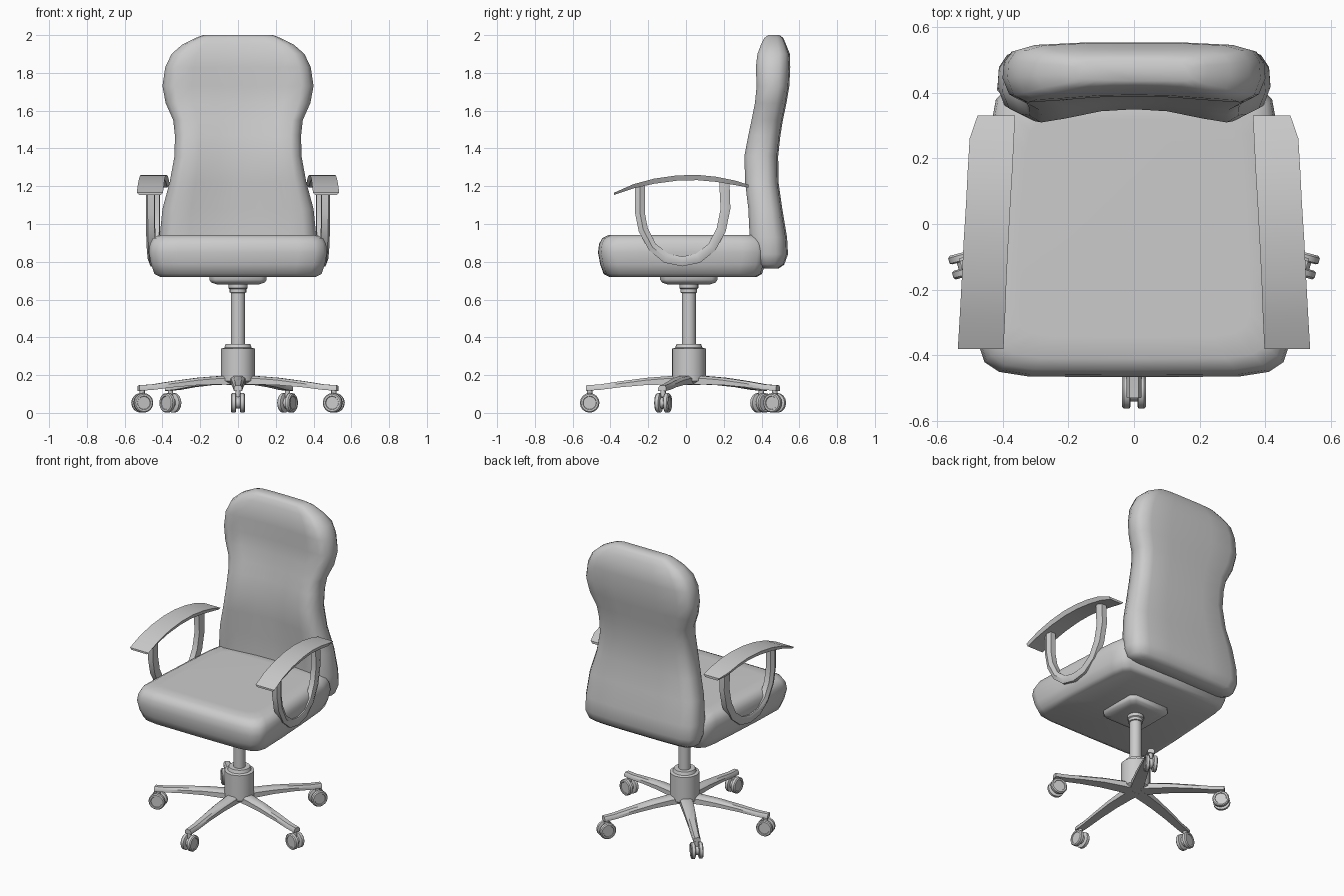
import bpy, bmesh
from math import radians, sin, cos, pi
from mathutils import Matrix, Vector

if "Cube" in bpy.data.objects:
    bpy.data.objects.remove(bpy.data.objects["Cube"])

CY = 0.015  # y of the central column


def finish(name, bm, angle=50, mirror=False):
    bmesh.ops.recalc_face_normals(bm, faces=bm.faces)
    me = bpy.data.meshes.new(name)
    bm.to_mesh(me)
    bm.free()
    for p in me.polygons:
        p.use_smooth = True
    me.set_sharp_from_angle(angle=radians(angle))
    ob = bpy.data.objects.new(name, me)
    bpy.context.collection.objects.link(ob)
    if mirror:
        ob.modifiers.new("Mirror", 'MIRROR')
    return ob


def loft(bm, rings, matrix=Matrix()):
    """Skin a list of equal-length point rings and cap both ends."""
    vs = [[bm.verts.new(matrix @ Vector(p)) for p in r] for r in rings]
    n = len(vs[0])
    for a, b in zip(vs, vs[1:]):
        for i in range(n):
            j = (i + 1) % n
            bm.faces.new((a[i], a[j], b[j], b[i]))
    bm.faces.new(vs[0])
    bm.faces.new(vs[-1])


def circle(r, z, n=20):
    return [(r * cos(2 * pi * i / n), r * sin(2 * pi * i / n), z) for i in range(n)]


def mirrored(half):
    """Close a right-hand half outline across x = 0."""
    return half + [(-x, y, z) for x, y, z in reversed(half) if x > 1e-6]


# backrest: (z, half width, front y, back y, hollow of the front)
levels = [(0.765, .36, .41, .49, .0), (0.785, .395, .365, .52, .01),
          (0.84, .415, .345, .54, .02), (0.93, .415, .337, .535, .03),
          (1.08, .40, .33, .51, .035), (1.22, .362, .313, .49, .04),
          (1.36, .336, .309, .488, .04), (1.47, .334, .33, .50, .035),
          (1.55, .343, .347, .513, .03), (1.64, .383, .365, .532, .025),
          (1.73, .40, .374, .547, .02), (1.83, .385, .37, .552, .018),
          (1.90, .352, .378, .55, .015), (1.95, .295, .397, .53, .01),
          (1.985, .225, .415, .515, .005), (2.0, .185, .435, .495, 0)]
rings = []
for z, w, f, b, h in levels:
    d = b - f
    rings.append(mirrored([(0, f + h, z), (.3 * w, f + .85 * h, z), (.62 * w, f + .3 * h, z),
                           (.84 * w, f, z), (.95 * w, f + .12 * d, z), (w, f + .4 * d, z),
                           (.99 * w, f + .68 * d, z), (.93 * w, f + .87 * d, z),
                           (.78 * w, f + .96 * d, z), (.4 * w, b, z), (0, b, z)]))
bm = bmesh.new()
loft(bm, rings)
finish("backrest", bm, 60)

# seat cushion: (z, inset from the widest outline)
outline = [(0, -.466), (.32, -.464), (.41, -.45), (.455, -.42), (.472, -.37), (.465, -.15),
           (.45, .1), (.435, .3), (.42, .38), (.38, .42), (0, .43)]
rings = []
for z, inset in [(.72, .06), (.735, .03), (.785, .012), (.85, 0), (.895, .006),
                 (.925, .022), (.942, .055), (.943, .12)]:
    rings.append(mirrored([(x * (1 - inset / .47), y * (1 - inset / .46), z) for x, y in outline]))
bm = bmesh.new()
loft(bm, rings)
finish("seat", bm, 60)

# armrest pads: (y, top z, thickness, inner x, outer x)
bm = bmesh.new()
rings = []
for y, z, t, xi, xo in [(-.38, 1.166, .012, .397, .536), (-.28, 1.21, .022, .392, .53),
                        (-.17, 1.24, .027, .388, .524), (-.05, 1.257, .028, .382, .518),
                        (.06, 1.26, .028, .376, .511), (.16, 1.25, .027, .37, .506),
                        (.26, 1.23, .024, .365, .50), (.33, 1.208, .015, .362, .476)]:
    rings.append([(xi, y, z), (xo, y, z), (xo - .012, y, z - t), (xi + .012, y, z - t)])
loft(bm, rings)
finish("armrest_pad", bm, 30, mirror=True)

# armrest loops: outer and inner (y, z) edge of the bent bar
bm = bmesh.new()
pairs = [(-.27, 1.2, -.218, 1.22), (-.27, 1.06, -.218, 1.06), (-.25, .96, -.203, .98),
         (-.195, .86, -.16, .895), (-.115, .795, -.092, .842), (-.02, .776, -.02, .828),
         (.075, .795, .052, .842), (.155, .86, .12, .895), (.21, .96, .163, .98),
         (.235, 1.08, .183, 1.08), (.23, 1.23, .175, 1.24)]
rings = []
for yo, zo, yi, zi in pairs:
    xo, xi = .448 - .06 * yo, .448 - .06 * yi
    rings.append([(xo - .022, yo, zo), (xo + .014, yo, zo), (xo + .024, (yo + yi) / 2, (zo + zi) / 2),
                  (xi + .014, yi, zi), (xi - .022, yi, zi)])
loft(bm, rings)
finish("armrest_loop", bm, 45, mirror=True)

# plate under the seat
bm = bmesh.new()
rings = []
for z, s in [(.73, .152), (.705, .152), (.69, .142), (.68, .112)]:
    c = s * .8
    rings.append([(s, -c, z), (s, c, z), (c, s, z), (-c, s, z),
                  (-s, c, z), (-s, -c, z), (-c, -s, z), (c, -s, z)])
loft(bm, rings, Matrix.Translation((0, CY, 0)))
finish("seat_plate", bm)

# central column: collar, gas lift and hub in one turned profile
bm = bmesh.new()
profile = [(.05, .69), (.05, .66), (.044, .655), (.044, .637), (.037, .635), (.037, .365), (.065, .365),
           (.072, .345), (.09, .34), (.09, .17), (.06, .15)]
loft(bm, [circle(r, z) for r, z in profile], Matrix.Translation((0, CY, 0)))
finish("column", bm, 35)

# five legs with twin-wheel casters
for i, deg in enumerate([-90, -15, 60, 133, 195]):
    m = Matrix.Translation((0, CY, 0)) @ Matrix.Rotation(radians(deg), 4, 'Z')
    # leg: (radius, half width, top z, bottom z)
    bm = bmesh.new()
    rings = []
    for x, w, t, b in [(0, .04, .195, .148), (.1, .038, .195, .15), (.22, .034, .186, .148),
                       (.36, .028, .168, .136), (.47, .024, .151, .122), (.545, .022, .146, .117)]:
        rings.append([(x, -w, b), (x, w, b), (x, w, t - .012), (x, w * .6, t),
                      (x, -w * .6, t), (x, -w, t - .012)])
    loft(bm, rings, m)
    finish(f"base_leg_{i}", bm, 40)
    # caster: stem, wheel cover and two wheels
    c = m @ Matrix.Translation((.525, 0, .053))
    bm = bmesh.new()
    loft(bm, [circle(.014, .03, 10), circle(.014, .075, 10)], c)
    roll = c @ Matrix.Rotation(radians(90), 4, 'X')
    loft(bm, [circle(.03, -.014, 14), circle(.03, .014, 14)], roll)
    for s in (1, -1):
        loft(bm, [circle(r, s * z, 16) for r, z in
                  [(.044, .01), (.052, .014), (.052, .031), (.046, .037), (.036, .037), (.034, .033)]], roll)
    finish(f"caster_{i}", bm, 40)
